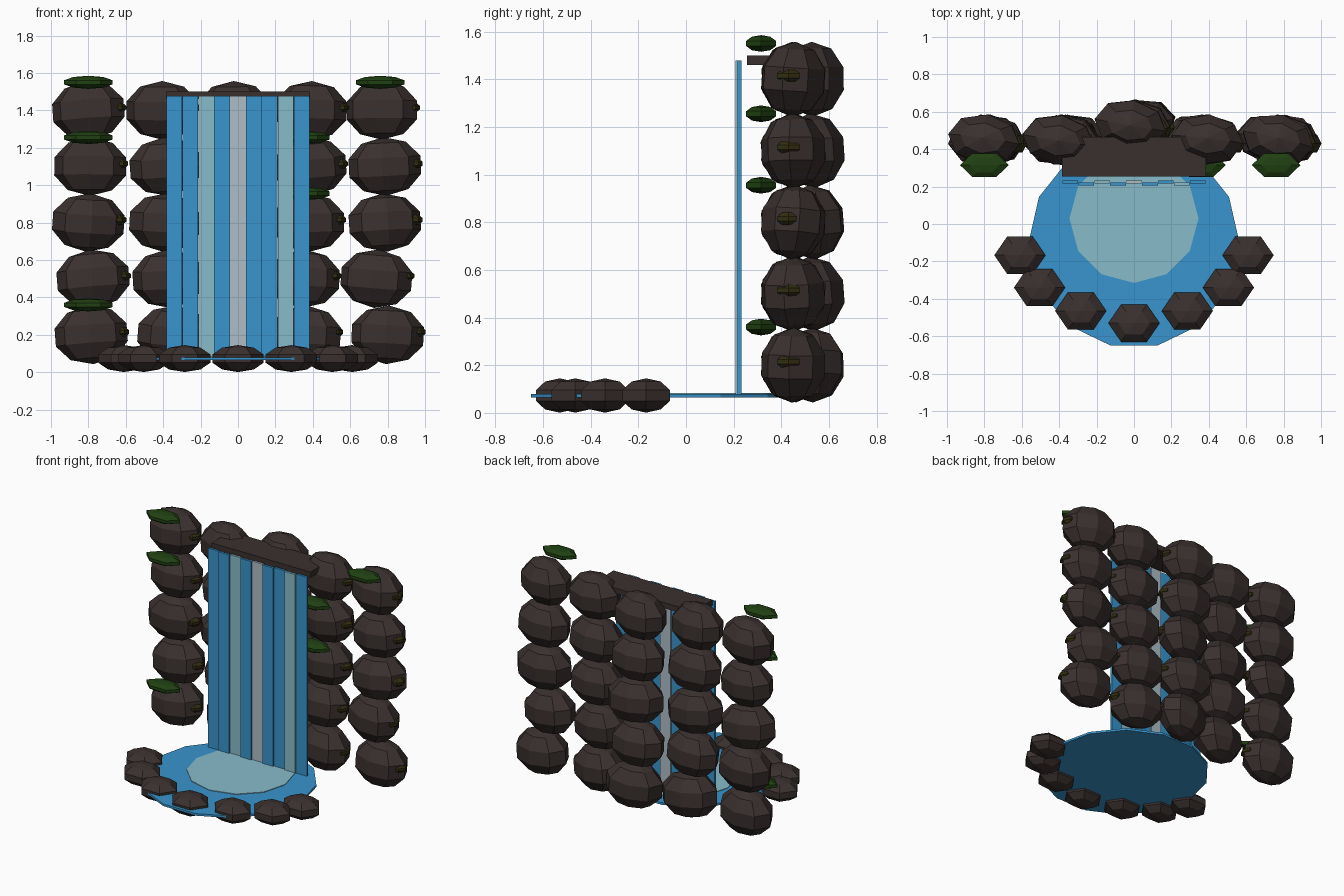
import bpy
import bmesh
import math
import random
from mathutils import Matrix, Vector, Euler

random.seed(4)
cube = bpy.data.objects.get("Cube")
if cube:
    bpy.data.objects.remove(cube, do_unlink=True)


def material(name, rgb):
    m = bpy.data.materials.new(name)
    m.use_nodes = True
    m.diffuse_color = (*rgb, 1)
    m.node_tree.nodes["Principled BSDF"].inputs["Base Color"].default_value = (*rgb, 1)
    return m


ROCK = material("dark rock", (0.042, 0.03, 0.028))
MOSS = material("green moss", (0.014, 0.051, 0.006))
OLIVE = material("olive moss", (0.032, 0.027, 0.006))
WATER = material("blue water", (0.04, 0.30, 0.61))
FOAM = material("light foam", (0.25, 0.50, 0.60))
SPRAY = material("pale spray", (0.42, 0.51, 0.57))


def finish(bm, name, mat, center, size, turn=(0, 0, 0)):
    """Scale, turn and place a unit mesh, then make it an object."""
    bm.transform(Euler(turn).to_matrix().to_4x4() @ Matrix.Diagonal((*size, 1)))
    mesh = bpy.data.meshes.new(name)
    bm.to_mesh(mesh)
    bm.free()
    mesh.materials.append(mat)
    obj = bpy.data.objects.new(name, mesh)
    obj.location = center
    bpy.context.collection.objects.link(obj)
    return obj


def corner_to_x(bm):
    """Turn a round mesh so that one of its corners points along +x."""
    v = next(v for v in bm.verts if v.co.xy.length > 0.1)
    bm.transform(Matrix.Rotation(-math.atan2(v.co.y, v.co.x), 4, "Z"))


def boulder(name, mat, center, radii, sides=6, turn=(0, 0, 0)):
    bm = bmesh.new()
    bmesh.ops.create_uvsphere(bm, u_segments=sides, v_segments=5, radius=1)
    corner_to_x(bm)
    return finish(bm, name, mat, center, radii, turn)


def disc(name, mat, center, radius, height, sides):
    bm = bmesh.new()
    bmesh.ops.create_cone(bm, cap_ends=True, segments=sides,
                          radius1=1, radius2=1, depth=1)
    corner_to_x(bm)
    return finish(bm, name, mat, center, (radius, radius, height))


def box(name, mat, center, size):
    bm = bmesh.new()
    bmesh.ops.create_cube(bm, size=1)
    return finish(bm, name, mat, center, size)


# Cliff: five columns of stacked boulders, each with a small moss patch
columns = [
    (0.45, (-0.785, -0.775, -0.80, -0.79, -0.80)),
    (0.45, (-0.345, -0.37, -0.39, -0.385, -0.405)),
    (0.53, (0.03, 0.0, 0.02, 0.0, -0.02)),
    (0.45, (0.36, 0.35, 0.375, 0.385, 0.39)),
    (0.45, (0.80, 0.74, 0.785, 0.785, 0.77)),
]
for y, xs in columns:
    for row, x in enumerate(xs):
        z = 0.2 + 0.3 * row
        turn = [random.uniform(-a, a) for a in (0.1, 0.1, 0.25)]
        boulder("cliff_boulder", ROCK, (x, y, z), (0.203, 0.14, 0.157), 8, turn)
        boulder("moss_patch", OLIVE, (x + 0.155, y - 0.02, z + 0.015),
                (0.05, 0.058, 0.03))

# Moss cushions on the front of the cliff
for x, z in ((-0.8, 1.55), (-0.8, 1.255), (-0.8, 0.36),
             (0.76, 1.55), (0.36, 1.255), (0.36, 0.955)):
    boulder("moss_cushion", MOSS, (x, 0.315, z), (0.137, 0.076, 0.035))

# Ledge that the water falls from
box("ledge", ROCK, (0, 0.36, 1.48), (0.77, 0.21, 0.04))

# Waterfall: nine strips, staggered in depth
tones = {2: FOAM, 4: SPRAY, 7: FOAM}
for i in range(9):
    box("water_strip", tones.get(i, WATER),
        ((i - 4) * 0.0855, 0.224 if i % 2 == 0 else 0.215, 0.778),
        (0.083, 0.016, 1.4))

# Pool and the foam where the water lands
disc("pool", WATER, (0, -0.10, 0.0725), 0.564, 0.015, 14)
disc("foam", FOAM, (0, 0.03, 0.081), 0.345, 0.006, 12)

# Stones around the front rim of the pool
for x, y in ((0, -0.53), (0.285, -0.465), (0.505, -0.34), (0.61, -0.167)):
    for side in ((1, -1) if x else (1,)):
        boulder("pool_stone", ROCK, (side * x, y, 0.073), (0.144, 0.121, 0.072))
